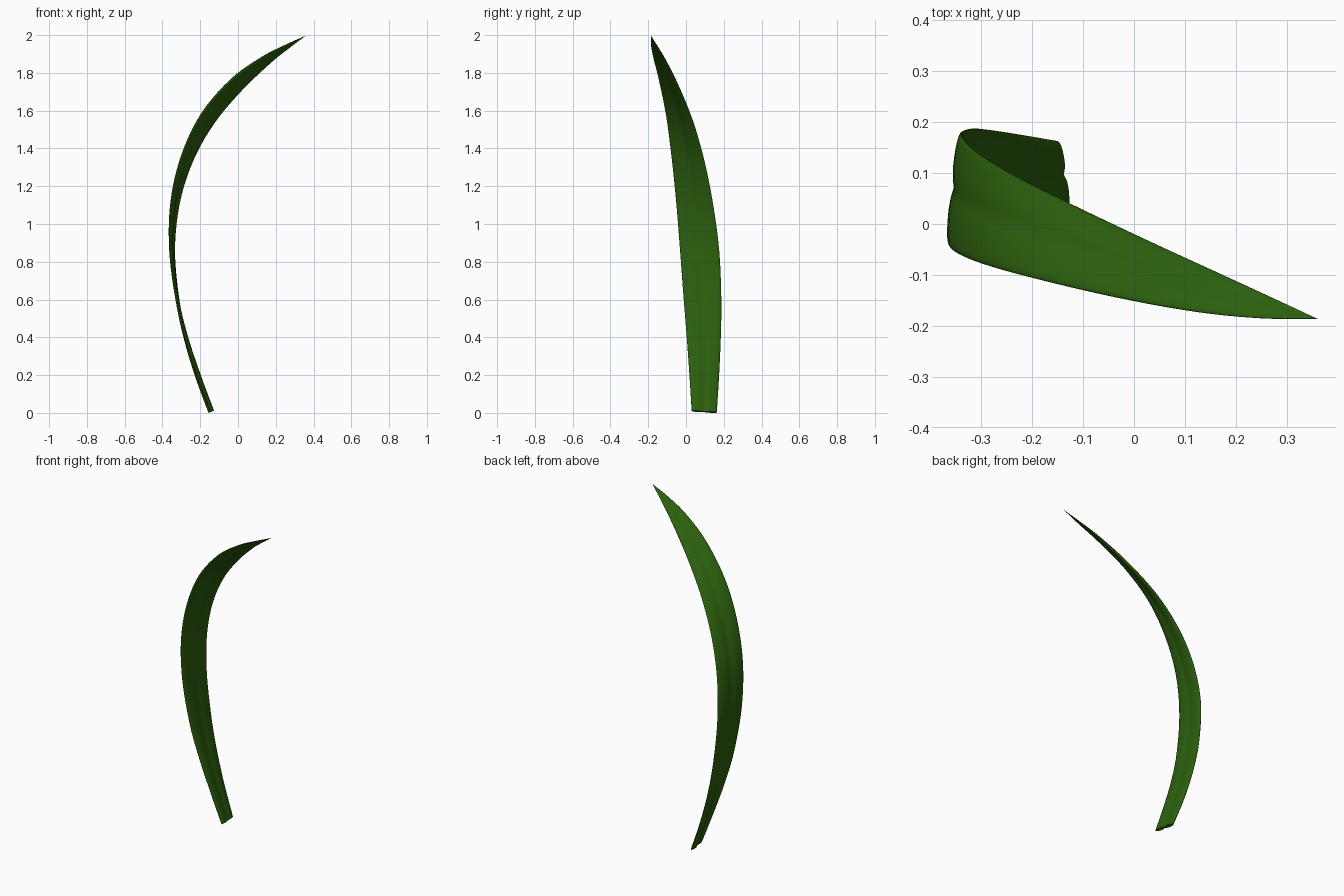
import bpy, bmesh, math
from mathutils import Vector

if "Cube" in bpy.data.objects:
    bpy.data.objects.remove(bpy.data.objects["Cube"])

# Matching points along the two long edges of the blade, base to tip
EDGE_A = [(-.132, .03, .012), (-.204, .018, .205), (-.271, .004, .402), (-.322, -.012, .6),
          (-.359, -.032, .87), (-.353, -.053, 1.13), (-.297, -.078, 1.37), (-.194, -.107, 1.587),
          (-.04, -.143, 1.767), (.12, -.172, 1.883), (.25, -.185, 1.95), (.36, -.186, 2.0)]
EDGE_B = [(-.151, .163, .004), (-.222, .175, .197), (-.28, .184, .398), (-.319, .187, .6),
          (-.339, .176, .86), (-.312, .143, 1.11), (-.24, .098, 1.335), (-.127, .041, 1.535),
          (.02, -.029, 1.71), (.17, -.098, 1.853), (.27, -.144, 1.933), (.36, -.186, 2.0)]
STEPS, ACROSS = 5, 16


def spline(points):
    """Catmull-Rom curve through the points."""
    p = [Vector(q) for q in points]
    p = [2 * p[0] - p[1]] + p + [2 * p[-1] - p[-2]]
    out = []
    for i in range(1, len(p) - 2):
        for s in range(STEPS):
            t = s / STEPS
            out.append(0.5 * (2 * p[i] + (p[i + 1] - p[i - 1]) * t
                       + (2 * p[i - 1] - 5 * p[i] + 4 * p[i + 1] - p[i + 2]) * t ** 2
                       + (3 * p[i] - p[i - 1] - 3 * p[i + 1] + p[i + 2]) * t ** 3))
    return out + [p[-2]]


def half_thickness(u):
    """Rounded edges with a groove along the midrib."""
    return 0.010 * math.sqrt(max(0, 1 - u ** 4)) - 0.006 * math.exp(-(u / 0.16) ** 2)


# Leaf blade: closed cross-sections lofted from base to tip
a, b = spline(EDGE_A), spline(EDGE_B)
mid = [(p + q) / 2 for p, q in zip(a, b)]
n = len(mid)
us = [-math.cos(math.pi * k / ACROSS) for k in range(ACROSS + 1)]
loop = [(u, 1) for u in us] + [(u, -1) for u in us[-2:0:-1]]

bm = bmesh.new()
rings = []
for i in range(n - 1):
    tangent = mid[i + 1] - mid[max(i - 1, 0)]
    normal = (b[i] - a[i]).cross(tangent).normalized()
    taper = min(1, (b[i] - a[i]).length / 0.13)
    rings.append([bm.verts.new(mid[i] + (b[i] - a[i]) * u / 2
                               + normal * side * half_thickness(u) * taper)
                  for u, side in loop])
m = len(loop)
for r, s in zip(rings, rings[1:]):
    for k in range(m):
        bm.faces.new((r[k], r[(k + 1) % m], s[(k + 1) % m], s[k]))
tip = bm.verts.new(mid[-1])
for k in range(m):
    bm.faces.new((rings[-1][k], rings[-1][(k + 1) % m], tip))
bm.faces.new(rings[0])
bmesh.ops.recalc_face_normals(bm, faces=bm.faces)
low = min(v.co.z for v in bm.verts)
bmesh.ops.translate(bm, verts=bm.verts, vec=(0, 0, -low))

mesh = bpy.data.meshes.new("leaf_blade")
bm.to_mesh(mesh)
bm.free()
leaf = bpy.data.objects.new("leaf_blade", mesh)
bpy.context.collection.objects.link(leaf)

# Green material and smooth shading
green = bpy.data.materials.new("leaf_green")
green.diffuse_color = (0.025, 0.115, 0.004, 1)
green.use_nodes = True
green.node_tree.nodes["Principled BSDF"].inputs["Base Color"].default_value = green.diffuse_color
mesh.materials.append(green)
bpy.context.view_layer.objects.active = leaf
leaf.select_set(True)
bpy.ops.object.shade_smooth_by_angle(angle=math.radians(60))
